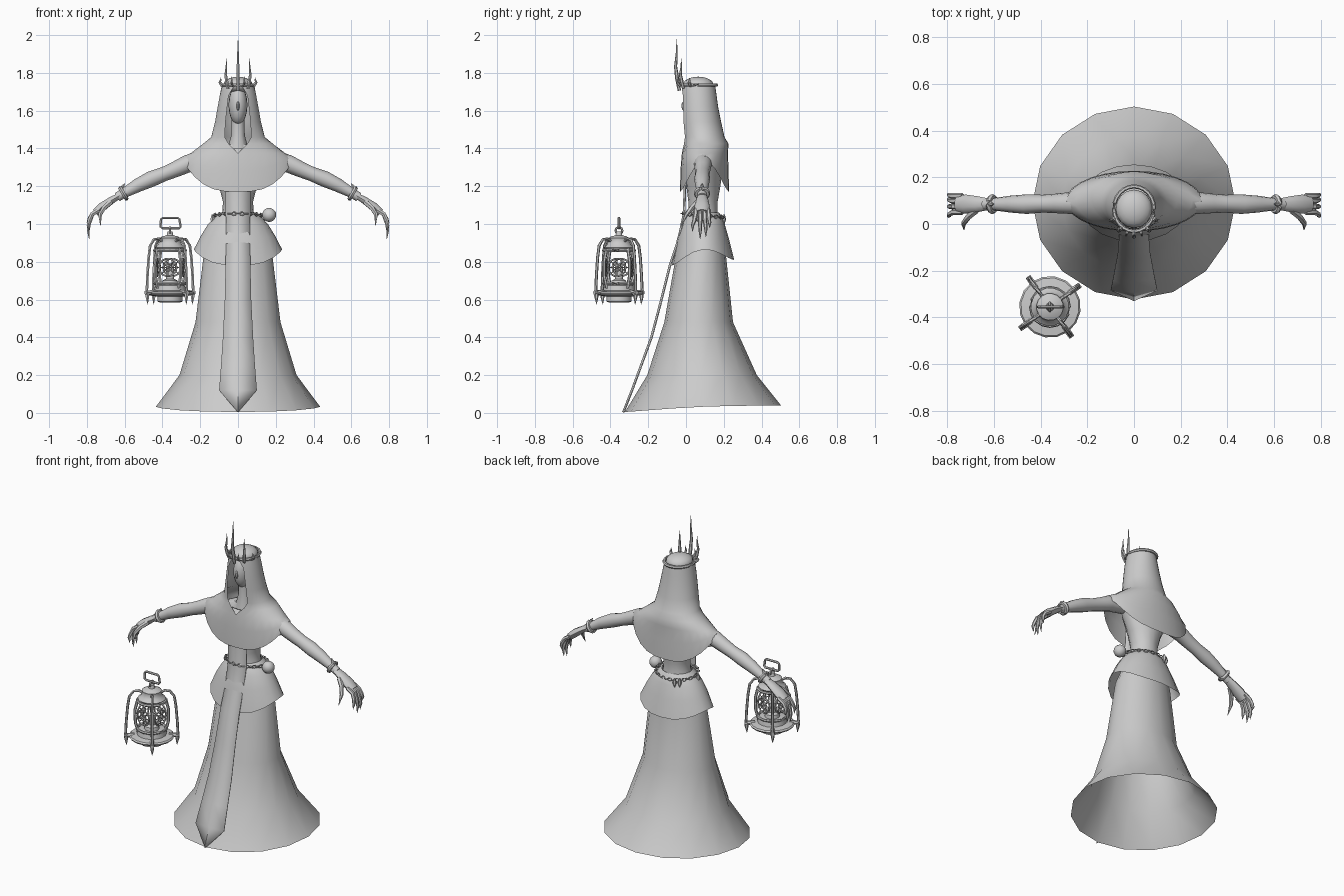
import bpy, bmesh, math
from math import sin, cos, pi, radians
from mathutils import Vector

cube = bpy.data.objects.get("Cube")
if cube:
    bpy.data.objects.remove(cube)

stone = bpy.data.materials.new("plain_grey")
stone.use_nodes = True
GREY = (0.6, 0.6, 0.6, 1)
stone.diffuse_color = GREY
stone.node_tree.nodes["Principled BSDF"].inputs["Base Color"].default_value = GREY
parts = []


def finish(name, bm, fix_normals=True):
    bmesh.ops.remove_doubles(bm, verts=bm.verts, dist=0.0004)
    if fix_normals:
        bmesh.ops.recalc_face_normals(bm, faces=bm.faces)
    mesh = bpy.data.meshes.new(name)
    bm.to_mesh(mesh)
    bm.free()
    mesh.materials.append(stone)
    obj = bpy.data.objects.new(name, mesh)
    bpy.context.collection.objects.link(obj)
    parts.append(obj)
    return obj


def skin(bm, rows, closed=True, caps=False):
    """Bridge rows of points with quads."""
    rows = [[bm.verts.new(p) for p in row] for row in rows]
    n = len(rows[0])
    for a, b in zip(rows, rows[1:]):
        for i in range(n if closed else n - 1):
            j = (i + 1) % n
            bm.faces.new((a[i], a[j], b[j], b[i]))
    if caps:
        bm.faces.new(rows[0][::-1])
        bm.faces.new(rows[-1])


def drape(name, rings, n=16, caps=False):
    """Ellipse rings: z, centre y, radius x, radius y, side lift, back lift, front gap."""
    rows = []
    for ring in rings:
        z, cy, rx, ry, side, back, gap = (tuple(ring) + (0, 0, 0))[:7]
        g = math.asin(min(gap / rx, 1))
        row = []
        for i in range(n + 1):
            a = g + (2 * pi - 2 * g) * i / n
            row.append((rx * sin(a), cy - ry * cos(a),
                        z + side * abs(sin(a)) ** 3 + back * (1 - cos(a)) / 2))
        rows.append(row)
    bm = bmesh.new()
    skin(bm, rows[::-1], closed=False)
    bmesh.ops.remove_doubles(bm, verts=bm.verts, dist=0.0004)
    if caps:
        bmesh.ops.holes_fill(bm, edges=bm.edges)
    return finish(name, bm, caps)


def tube(bm, path, radii, sides=8, loop=False, flat=1.0):
    """Sweep a round section along a path, optionally narrowed across y."""
    pts = [Vector(p) for p in path]
    n = len(pts)
    rows = []
    for i, p in enumerate(pts):
        if loop:
            t = pts[(i + 1) % n] - pts[i - 1]
        else:
            t = pts[min(i + 1, n - 1)] - pts[max(i - 1, 0)]
        t.normalize()
        u = Vector((0, 1, 0)) - t * t.y
        if u.length < 0.1:
            u = Vector((1, 0, 0)) - t * t.x
        u.normalize()
        v = t.cross(u)
        r = radii[i] if isinstance(radii, (list, tuple)) else radii
        rows.append([p + (u * cos(2 * pi * k / sides) + v * flat * sin(2 * pi * k / sides)) * r
                     for k in range(sides)])
    if loop:
        rows.append(rows[0])
    skin(bm, rows, caps=not loop)


def ring_path(centre, u, v, r, n=16):
    c, u, v = Vector(centre), Vector(u), Vector(v)
    return [c + (u * cos(2 * pi * i / n) + v * sin(2 * pi * i / n)) * r for i in range(n)]


def ball(name, centre, size, segs=16):
    bm = bmesh.new()
    bmesh.ops.create_uvsphere(bm, u_segments=segs, v_segments=segs // 2 + 2, radius=1)
    for v in bm.verts:
        v.co = Vector(centre) + Vector([a * b for a, b in zip(v.co, size)])
    return finish(name, bm)


# Gown: open skirt, short overskirt, bodice
drape("skirt", [(1.0, .09, .12, .1), (.85, .08, .18, .13), (.48, .067, .225, .182),
                (.2, .085, .31, .29), (.005, .09, .435, .413, .01, .035)])
drape("overskirt", [(1.06, .09, .09, .085), (1.04, .09, .12, .1), (1.0, .09, .158, .115),
                    (.92, .09, .195, .138, .02), (.78, .09, .234, .165, .07, .03)], 20)
drape("bodice", [(1.0, .09, .1, .085), (1.07, .09, .082, .077), (1.12, .09, .08, .078),
                 (1.2, .092, .1, .09), (1.3, .095, .15, .1), (1.37, .1, .18, .085),
                 (1.42, .09, .075, .065)], 16, True)

# Hood flowing into the shoulder cape, open around the face
drape("hooded_cape", [(1.745, .065, .084, .088), (1.715, .065, .09, .092, 0, 0, .03),
                      (1.68, .066, .097, .096, 0, 0, .05), (1.62, .07, .108, .1, 0, 0, .057),
                      (1.54, .078, .122, .108, 0, 0, .066), (1.46, .092, .142, .112, 0, 0, .07),
                      (1.425, .105, .185, .12, 0, 0, .05), (1.375, .1, .25, .122),
                      (1.29, .098, .288, .127, .07), (1.17, .098, .293, .13, .165)], 28)

# Head and neck
ball("head", (0, .05, 1.63), (.05, .065, .105))
bm = bmesh.new()
tube(bm, [(0, .07, 1.38), (0, .065, 1.47), (0, .06, 1.56)], [.06, .036, .034], 12)
finish("neck", bm)
ball("nose", (0, -.012, 1.625), (.008, .012, .025), 8)

# Crown: dome, band and curved spikes
ball("crown_dome", (0, .065, 1.735), (.078, .082, .045))
bm = bmesh.new()
tube(bm, [(.086 * sin(a), .065 - .096 * cos(a), 1.735)
          for a in [2 * pi * i / 24 for i in range(24)]], .009, 6, True)
finish("crown_band", bm)
bm = bmesh.new()
for deg, h, r in ((0, .245, .011), (38, .14, .01), (19, .045, .007), (66, .04, .01)):
    for s in ((1,) if deg == 0 else (1, -1)):
        a = radians(deg) * s
        path = []
        for t, out in ((-.12, 0), (.15, .012), (.4, .02), (.7, .014), (1, .014)):
            path.append(((.086 + out) * sin(a), .065 - (.1 + out) * cos(a), 1.735 + h * t))
        tube(bm, path, [r * .8, r, r * .75, r * .45, .001], 6)
finish("crown_spikes", bm)

# Long front sash ending in a point
bm = bmesh.new()
rows = []
for z, y, w in ((1.4, -.005, .06), (1.25, -.01, .065), (1.05, -.018, .065), (.92, -.046, .063),
                (.78, -.092, .066), (.6, -.137, .07), (.4, -.19, .08), (.25, -.245, .09),
                (.12, -.293, .1), (.005, -.338, .001)):
    rows.append([(x * w, y + .008 * abs(x), z) for x in (-1, 0, 1)])
skin(bm, rows, closed=False)
sash = finish("front_sash", bm)
sash.modifiers.new("cloth", 'SOLIDIFY').thickness = .006

# Arms, clawed hands and bracelets
for side, s in (("left", 1), ("right", -1)):
    def m(points):
        return [(s * x, y, z) for x, y, z in points]
    bm = bmesh.new()
    tube(bm, m([(.17, .095, 1.34), (.27, .09, 1.318), (.33, .088, 1.29), (.39, .087, 1.265),
                (.46, .085, 1.238), (.53, .085, 1.205), (.61, .085, 1.16), (.64, .085, 1.142)]),
         [.05, .047, .042, .038, .042, .036, .025, .025], 12)
    finish(side + "_arm", bm)
    bm = bmesh.new()
    tube(bm, m([(.62, .085, 1.155), (.67, .085, 1.125), (.72, .085, 1.09), (.755, .085, 1.06)]),
         [.024, .034, .041, .036], 10, flat=.6)
    for y, tip, low in ((.052, .035, .96), (.075, .075, .92), (.098, .105, .93), (.119, .125, .98)):
        drop = 1.055 - low
        tube(bm, m([(.735, y, 1.075), (.772, y, 1.052), (.788, (y + tip) / 2, 1.055 - drop * .4),
                    (.793, tip, 1.055 - drop * .65), (.788, tip, low)]),
             [.013, .013, .011, .009, .001], 6)
    tube(bm, m([(.675, .06, 1.115), (.71, .03, 1.085), (.73, .002, 1.05), (.728, -.026, .99)]),
         [.016, .014, .011, .001], 6)
    finish(side + "_hand", bm)
    bm = bmesh.new()
    tube(bm, ring_path((s * .607, .085, 1.162), (0, 1, 0), (s * .5, 0, .86), .031), .012, 6, True)
    tube(bm, m([(.615, .085, 1.19), (.6, .085, 1.215)]), [.012, .002], 6)
    finish(side + "_bracelet", bm)

# Belt chain with a round pouch and small hanging drops
bm = bmesh.new()
for i in range(36):
    a = 2 * pi * i / 36
    c = Vector((.128 * sin(a), .09 - .108 * cos(a), 1.055 - .02 * (1 - cos(a)) / 2))
    along = Vector((cos(a), sin(a), 0))
    across = Vector((0, 0, 1)) if i % 2 else Vector((sin(a), -cos(a), 0))
    tube(bm, ring_path(c, along * 1.4, across, .009, 8), .003, 4, True)
finish("belt_chain", bm)
ball("belt_pouch", (.165, .07, 1.048), (.037, .037, .037))
bm = bmesh.new()
for x, y in ((-.06, .2), (-.085, .185), (-.135, .07)):
    tube(bm, [(x, y, 1.05), (x, y, 1.025), (x, y, .995)], [.005, .013, .002], 6)
finish("belt_drops", bm)

# Lantern: turned base and cap, cage, medallions, outer bars and handle
CX, CY, TURN = -.36, -.355, radians(36)


def at(r, a, z):
    return (CX + r * cos(a), CY + r * sin(a), z)


def turned(name, profile, n=16):
    bm = bmesh.new()
    skin(bm, [[at(r, TURN + 2 * pi * i / n, z) for i in range(n)] for r, z in profile], caps=True)
    finish(name, bm)


turned("lantern_base", [(.055, .585), (.068, .59), (.068, .615), (.125, .625), (.132, .635),
                        (.125, .643), (.085, .648), (.08, .675), (.06, .68)])
turned("lantern_cap", [(.075, .865), (.082, .875), (.065, .89), (.055, .915), (.058, .925),
                       (.04, .935), (.018, .94), (.014, .96)])
turned("lantern_burner", [(.045, .675), (.04, .7), (.022, .71), (.022, .77), (.002, .79)], 10)
bm = bmesh.new()
for k in range(4):
    a = TURN + k * pi / 2
    tube(bm, [at(.078, a, .66), at(.095, a, .72), at(.097, a, .8), at(.08, a, .87)], .009, 6)
    # Round spoked medallion between each pair of posts
    b = a + pi / 4
    c, u, v = Vector(at(.07, b, .77)), Vector((-sin(b), cos(b), 0)), Vector((0, 0, 1))
    for r, thick in ((.047, .005), (.02, .004)):
        tube(bm, ring_path(c, u, v, r, 14), thick, 5, True)
    for j in range(4):
        d = u * cos(j * pi / 4) + v * sin(j * pi / 4)
        tube(bm, [c - d * .047, c + d * .047], .003, 4)
for z in (.685, .86):
    tube(bm, ring_path((CX, CY, z), (1, 0, 0), (0, 1, 0), .082), .008, 6, True)
finish("lantern_cage", bm)
bm = bmesh.new()
for k in range(4):
    a = TURN + k * pi / 2
    tube(bm, [at(.045, a, .905), at(.075, a, .922), at(.105, a, .918), at(.13, a, .885),
              at(.14, a, .82), at(.148, a, .72), at(.152, a, .635)], .008, 6)
    tube(bm, [at(.1, a, .64), at(.16, a, .636)], [.014, .012], 6)
    tube(bm, [at(.148, a, .645), at(.148, a, .615), at(.146, a, .575)], [.012, .011, .001], 6)
finish("lantern_bars", bm)
bm = bmesh.new()
tube(bm, ring_path((CX, CY, .965), (0, 1, 0), (0, 0, 1), .018, 10), .006, 6, True)
tube(bm, [(CX + x, CY, z) for x, z in ((-.04, .978), (.05, .978), (.056, .985), (.05, 1.025),
     (.042, 1.032), (-.04, 1.032), (-.048, 1.025), (-.05, .985))], .007, 6, True)
finish("lantern_handle", bm)

# Smooth shading with sharp creases kept
bpy.ops.object.select_all(action='DESELECT')
for obj in parts:
    obj.select_set(True)
bpy.context.view_layer.objects.active = parts[0]
bpy.ops.object.shade_smooth_by_angle(angle=radians(40))
